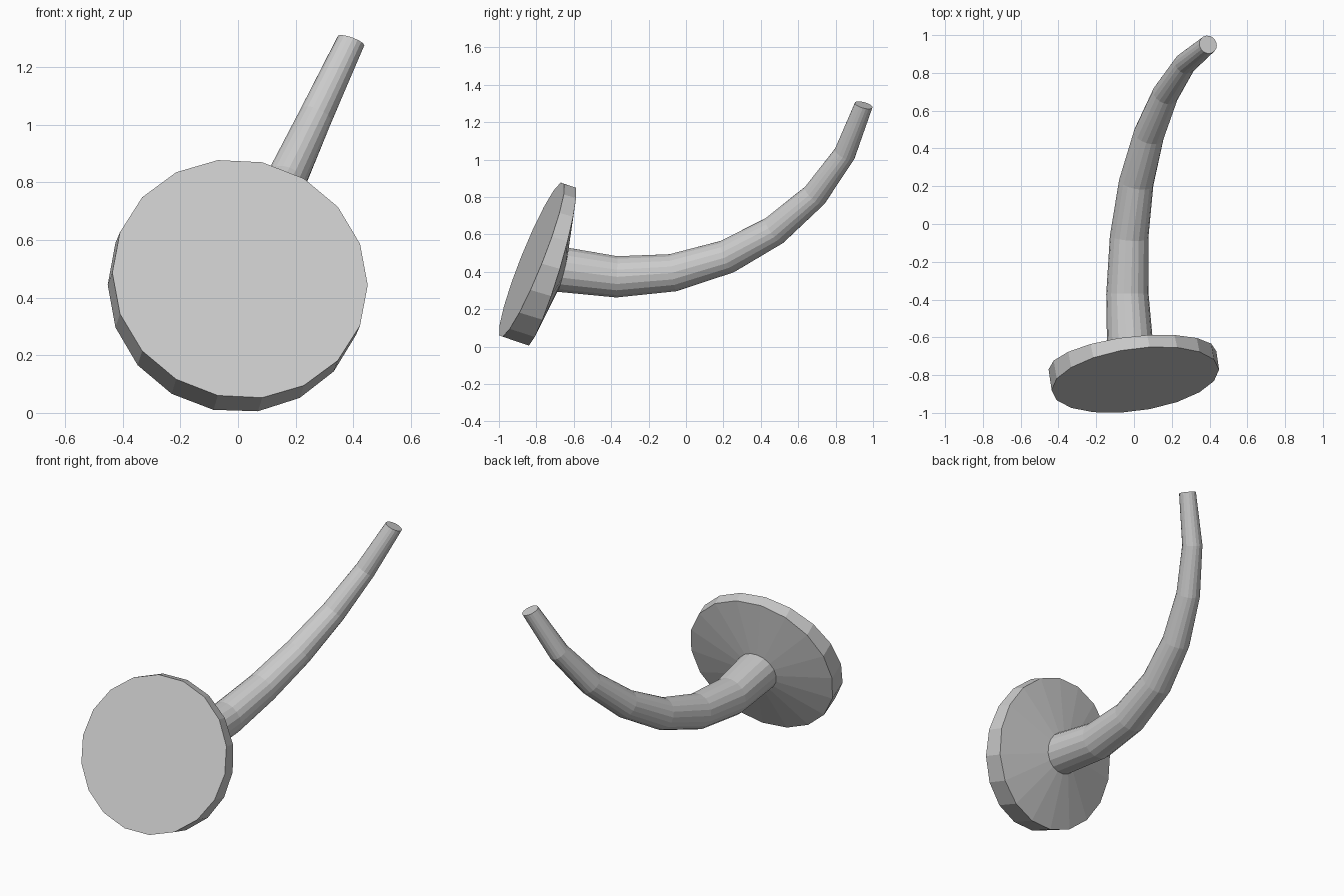
import bpy, bmesh, math
from mathutils import Vector

if "Cube" in bpy.data.objects:
    bpy.data.objects.remove(bpy.data.objects["Cube"])

SIDES = 18

# sweep stations: centre, radius, optional ring direction (else follows the path)
stations = [
    ((0.007, -0.825, 0.465), 0.447, (-0.13, 0.92, -0.37)),   # disc front
    ((-0.008, -0.722, 0.430), 0.447, (-0.11, 0.94, -0.28)),  # disc back rim
    ((-0.020, -0.660, 0.411), 0.123, (-0.08, 0.95, -0.24)),  # stem root
    ((-0.035, -0.370, 0.373), 0.112, None),
    ((-0.026, -0.070, 0.395), 0.102, None),
    ((0.012, 0.220, 0.481), 0.092, None),
    ((0.078, 0.472, 0.620), 0.082, None),
    ((0.167, 0.688, 0.808), 0.070, None),
    ((0.270, 0.848, 1.030), 0.059, None),
    ((0.392, 0.950, 1.291), 0.049, (0.36, 0.28, 1.0)),       # stem tip
]


def ring(bm, centre, radius, direction):
    n = Vector(direction).normalized()
    u = Vector((1, 0, 0))
    u = (u - n * u.dot(n)).normalized()
    v = u.cross(n)
    return [bm.verts.new(Vector(centre) + radius * (u * math.cos(a) + v * math.sin(a)))
            for a in (2 * math.pi * i / SIDES for i in range(SIDES))]


# disc and tapering curved stem as one swept skin
bm = bmesh.new()
rings = []
for i, (c, r, d) in enumerate(stations):
    if d is None:
        d = Vector(stations[i + 1][0]) - Vector(stations[i - 1][0])
    rings.append(ring(bm, c, r, d))
for a, b in zip(rings, rings[1:]):
    for i in range(SIDES):
        j = (i + 1) % SIDES
        bm.faces.new((a[i], a[j], b[j], b[i]))
bm.faces.new(rings[0])
bm.faces.new(rings[-1])
bmesh.ops.recalc_face_normals(bm, faces=bm.faces)

mesh = bpy.data.meshes.new("disc_with_curved_stem")
bm.to_mesh(mesh)
bm.free()
obj = bpy.data.objects.new("disc_with_curved_stem", mesh)
bpy.context.collection.objects.link(obj)
